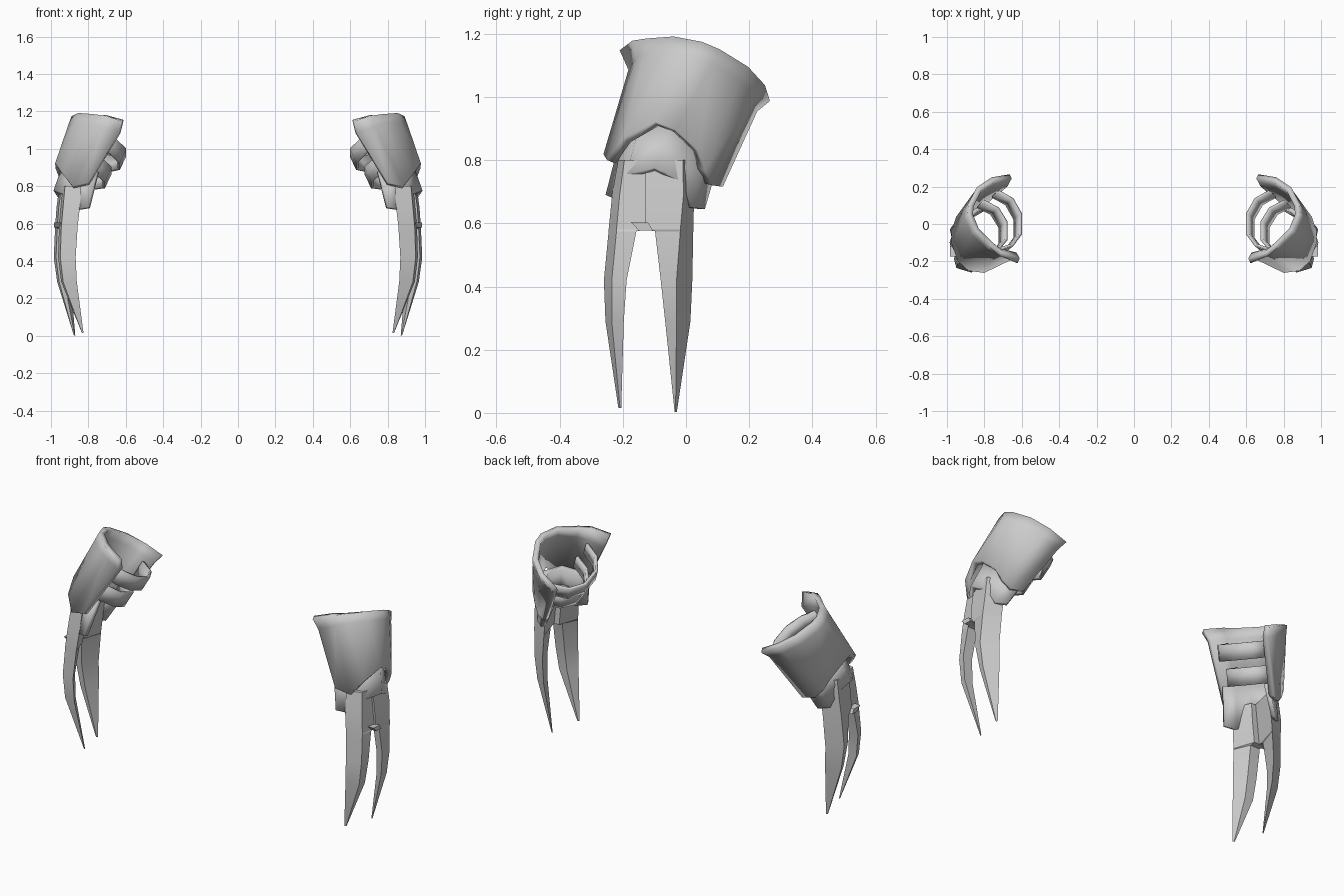
import bpy, bmesh, math
from mathutils import Vector

if "Cube" in bpy.data.objects:
    bpy.data.objects.remove(bpy.data.objects["Cube"])

steel = bpy.data.materials.new("plain_grey")
steel.use_nodes = True
GREY = (0.6, 0.6, 0.6, 1)
steel.diffuse_color = GREY
steel.node_tree.nodes["Principled BSDF"].inputs["Base Color"].default_value = GREY

# Forearm frame: W runs up the arm, U points outward, V points back
ORIGIN = Vector((0.64, 0.03, 1.065))
W = Vector((-0.47, 0.38, 1)).normalized()
U = (Vector((1, 0, 0)) - W.x * W).normalized()
V = W.cross(U)


def arm(u, v, w):
    return ORIGIN + u * U + v * V + w * W


def loft(name, rings, closed=False, thickness=0, angle=35):
    """Skin a list of rings, then mirror to make the pair."""
    bm = bmesh.new()
    rows = [[bm.verts.new(p) for p in ring] for ring in rings]
    n = len(rows[0])
    for a, b in zip(rows, rows[1:]):
        for i in range(n if closed else n - 1):
            j = (i + 1) % n
            bm.faces.new((a[i], a[j], b[j], b[i]))
    if closed:
        bm.faces.new(rows[0])
        bm.faces.new(rows[-1])
        bmesh.ops.recalc_face_normals(bm, faces=bm.faces)
    mesh = bpy.data.meshes.new(name)
    bm.to_mesh(mesh)
    bm.free()
    mesh.materials.append(steel)
    obj = bpy.data.objects.new(name, mesh)
    bpy.context.collection.objects.link(obj)
    if thickness:
        solid = obj.modifiers.new("thickness", "SOLIDIFY")
        solid.thickness = thickness
        solid.offset = -1
        solid.use_even_offset = True
    obj.modifiers.new("pair", "MIRROR")
    bpy.ops.object.select_all(action="DESELECT")
    obj.select_set(True)
    bpy.context.view_layer.objects.active = obj
    bpy.ops.object.shade_smooth_by_angle(angle=math.radians(angle))
    return obj


# Open forearm guard with a flared rim and an arched lower edge
rim = [(.028, .248), (.131, .215), (.219, .144), (.268, .04), (.273, -.02),
       (.233, -.11), (.142, -.188), (.087, -.227), (-.019, -.254)]
neck = [(.03, .222), (.125, .198), (.212, .137), (.264, .037), (.269, -.02),
        (.23, -.11), (.14, -.178), (.075, -.196), (-.025, -.206)]
hem = [(.046, .205, -.343), (.1, .172, -.375), (.15, .133, -.356),
       (.197, .092, -.323), (.235, 0, -.3), (.237, -.07, -.3),
       (.17, -.146, -.362), (.085, -.168, -.416), (.013, -.185, -.37)]
loft("forearm_guard", [[arm(u, v, 0) for u, v in rim],
                       [arm(u, v, -.05) for u, v in neck],
                       [arm(*p) for p in hem]], thickness=.03)

# Wrist cuff tucked under the guard
cuff_top = [(.05, .165), (.11, .135), (.17, .075), (.205, -.02),
            (.15, -.11), (.06, -.14), (0, -.155)]
cuff_hem = [(.066, .177, -.446), (.109, .138, -.475), (.162, .07, -.427),
            (.19, -.019, -.429), (.118, -.096, -.453), (.02, -.106, -.503),
            (-.035, -.133, -.478)]
loft("wrist_cuff", [[arm(u, v, -.28) for u, v in cuff_top],
                    [arm(*p) for p in cuff_hem]], thickness=.025)

# Two straps across the open inner side
strap = [(.06, -.17), (-.023, -.132), (-.075, -.055),
         (-.075, .06), (-.023, .142), (.06, .175)]
for name, top, bottom, shift, scale in (("upper_strap", -.065, -.15, 0, 1),
                                        ("lower_strap", -.19, -.28, .03, .9)):
    loft(name, [[arm(u + shift, v * scale, w) for u, v in strap]
                for w in (top, bottom)], thickness=.015, angle=20)

# Claws: height, inner edge y, ridge y, outer edge y, ridge x, outer edge x
front_claw = [(.8, -.128, -.195, -.215, .925, .84),
              (.69, -.128, -.21, -.234, .935, .845),
              (.58, -.128, -.22, -.245, .945, .858),
              (.575, -.157, -.22, -.245, .945, .858),
              (.42, -.188, -.235, -.26, .95, .868),
              (.29, -.197, -.235, -.255, .935, .862),
              (.015, -.205, -.209, -.214, .834, .826)]
back_claw = [(.8, -.128, -.01, .03, .955, .865),
             (.69, -.128, -.008, .026, .97, .875),
             (.58, -.128, -.018, .023, .978, .888),
             (.575, -.098, -.018, .023, .978, .888),
             (.42, -.08, -.03, .02, .985, .9),
             (.29, -.066, -.03, .014, .967, .895),
             (.003, -.036, -.033, -.029, .878, .87)]
for name, claw, lean in (("front_claw", front_claw, .012),
                         ("back_claw", back_claw, -.012)):
    loft(name, [[(rx + lean * min(1, z * 3), yi, z), (rx, yr, z), (ox, yo, z),
                 (ox + (rx - ox) * .45, yi, z)]
                for z, yi, yr, yo, rx, ox in claw], closed=True, angle=15)

# Small wedge at the fork between the claws
loft("fork_wedge", [[(x, -.175, .605), (x, -.12, .602), (x, -.105, .578),
                     (x, -.15, .578)] for x in (.94, .985)], closed=True)
